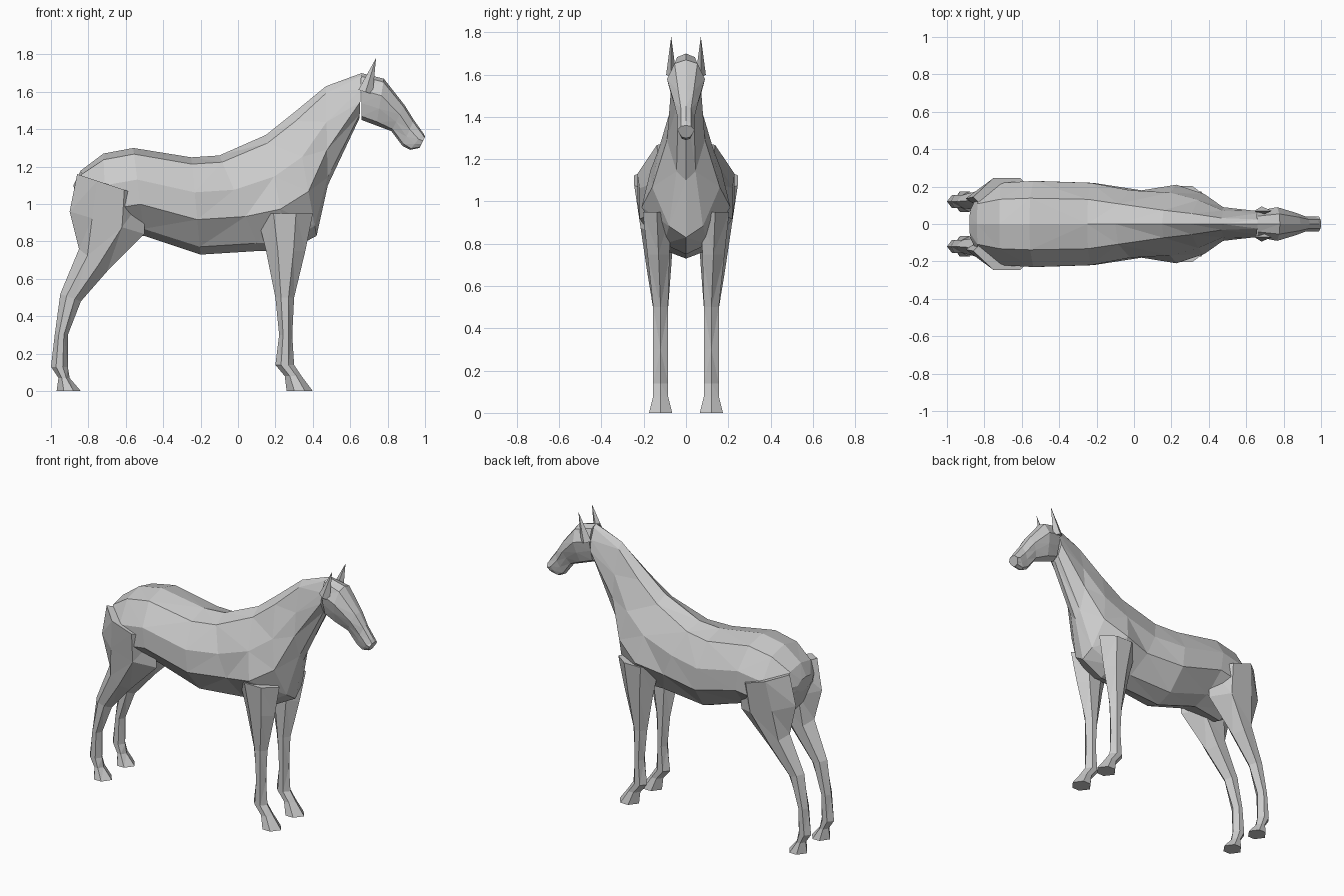
import bpy
import bmesh
from mathutils import Vector

cube = bpy.data.objects.get("Cube")
if cube:
    bpy.data.objects.remove(cube, do_unlink=True)

# Single plain coat colour
coat = bpy.data.materials.new("light grey coat")
coat.use_nodes = True
grey = (.6, .6, .6, 1)
coat.diffuse_color = grey
coat.node_tree.nodes["Principled BSDF"].inputs["Base Color"].default_value = grey


def loft(name, rings):
    """Skin a list of closed rings into one faceted, capped solid."""
    bm = bmesh.new()
    loops = [[bm.verts.new(point) for point in ring] for ring in rings]
    count = len(loops[0])
    for lower, upper in zip(loops, loops[1:]):
        for i in range(count):
            j = (i + 1) % count
            bm.faces.new((lower[i], lower[j], upper[j], upper[i]))
    bm.faces.new(loops[0])
    bm.faces.new(loops[-1])
    bmesh.ops.recalc_face_normals(bm, faces=bm.faces)
    bmesh.ops.triangulate(bm, faces=bm.faces)
    mesh = bpy.data.meshes.new(name)
    bm.to_mesh(mesh)
    bm.free()
    mesh.materials.append(coat)
    obj = bpy.data.objects.new(name, mesh)
    bpy.context.collection.objects.link(obj)


def trunk_ring(shape, top_x, top_z, low_x, low_z, half_width):
    """Symmetric ring between a top and a bottom point on the centre plane."""
    top = Vector((top_x, 0, top_z))
    low = Vector((low_x, 0, low_z))
    levels = (.07, .36, .64, .92)
    half = [(top.lerp(low, level), Vector((0, fraction * half_width, 0)))
            for level, fraction in zip(levels, shape)]
    left = [centre + offset for centre, offset in half]
    right = [centre - offset for centre, offset in reversed(half)]
    return [top, *left, low, *right]


def leg_ring(side, spread, lean, z, back_x, front_x):
    """Six-sided limb ring that thickens and leans with height, flared at the sole."""
    above_knee = max(0, z - .5)
    middle = .12 + .04 * above_knee
    thickness = .035 + spread * above_knee if z > 0 else .055
    tilt = min(.06, lean * max(0, z - .4))
    back = Vector((back_x, 0, z + tilt))
    front = Vector((front_x, 0, z - tilt))
    outer = Vector((0, side * (middle + thickness), 0))
    inner = Vector((0, side * (middle - thickness), 0))
    centre = Vector((0, side * middle, 0))
    heel = back.lerp(front, .3)
    toe = back.lerp(front, .7)
    return [back + centre, heel + outer, toe + outer,
            front + centre, toe + inner, heel + inner]


# Width fractions from the spine down to the underside
barrel_shape = (.6, 1, 1, .5)
neck_shape = (.35, .8, 1, .5)
head_shape = (.6, 1, .8, .5)

# Rows: top x, top z, bottom x, bottom z, half width
barrel = [
    (-.88, 1.1, -.86, 1, .08),
    (-.84, 1.18, -.8, .86, .18),
    (-.72, 1.27, -.7, .8, .22),
    (-.56, 1.3, -.5, .83, .23),
    (-.25, 1.25, -.2, .73, .22),
    (-.1, 1.26, .12, .75, .18),
]
neck = [
    (.15, 1.37, .27, .75, .21),
    (.3, 1.49, .42, .83, .16),
    (.47, 1.63, .48, 1.1, .09),
    (.66, 1.7, .65, 1.46, .07),
]
head = [
    (.66, 1.7, .66, 1.45, .07),
    (.78, 1.67, .74, 1.42, .09),
    (.89, 1.53, .82, 1.39, .06),
    (.94, 1.45, .88, 1.31, .04),
    (.99, 1.38, .92, 1.29, .04),
    (1, 1.36, .97, 1.3, .04),
]
barrel_rings = [trunk_ring(barrel_shape, *row) for row in barrel]
neck_rings = [trunk_ring(neck_shape, *row) for row in neck]
loft("body_and_neck", barrel_rings + neck_rings)
loft("head", [trunk_ring(head_shape, *row) for row in head])

# Legs from the top down to the hoof: height, back x, front x
hind_leg = [
    (1.1, -.86, -.5), (.9, -.9, -.5), (.7, -.85, -.7), (.5, -.95, -.84),
    (.3, -.98, -.91), (.13, -1, -.91), (.07, -.96, -.9), (0, -.97, -.84),
]
front_leg = [
    (.95, .1, .4), (.75, .15, .36), (.5, .2, .3), (.3, .22, .29),
    (.14, .2, .3), (.08, .25, .34), (0, .26, .4),
]


def add_ear(name, side):
    """Four-sided pointed ear leaning forward from the poll."""
    bpy.ops.mesh.primitive_cone_add(vertices=4, radius1=.04, radius2=0, depth=.19,
                                    location=(.71, side * .07, 1.69),
                                    rotation=(0, .3, 0))
    ear = bpy.context.object
    ear.name = name
    ear.scale.y = .6
    ear.data.materials.append(coat)


for label, side in (("left", 1), ("right", -1)):
    loft(f"{label}_hind_leg", [leg_ring(side, .11, .2, *row) for row in hind_leg])
    loft(f"{label}_front_leg", [leg_ring(side, .07, 0, *row) for row in front_leg])
    add_ear(f"{label}_ear", side)
